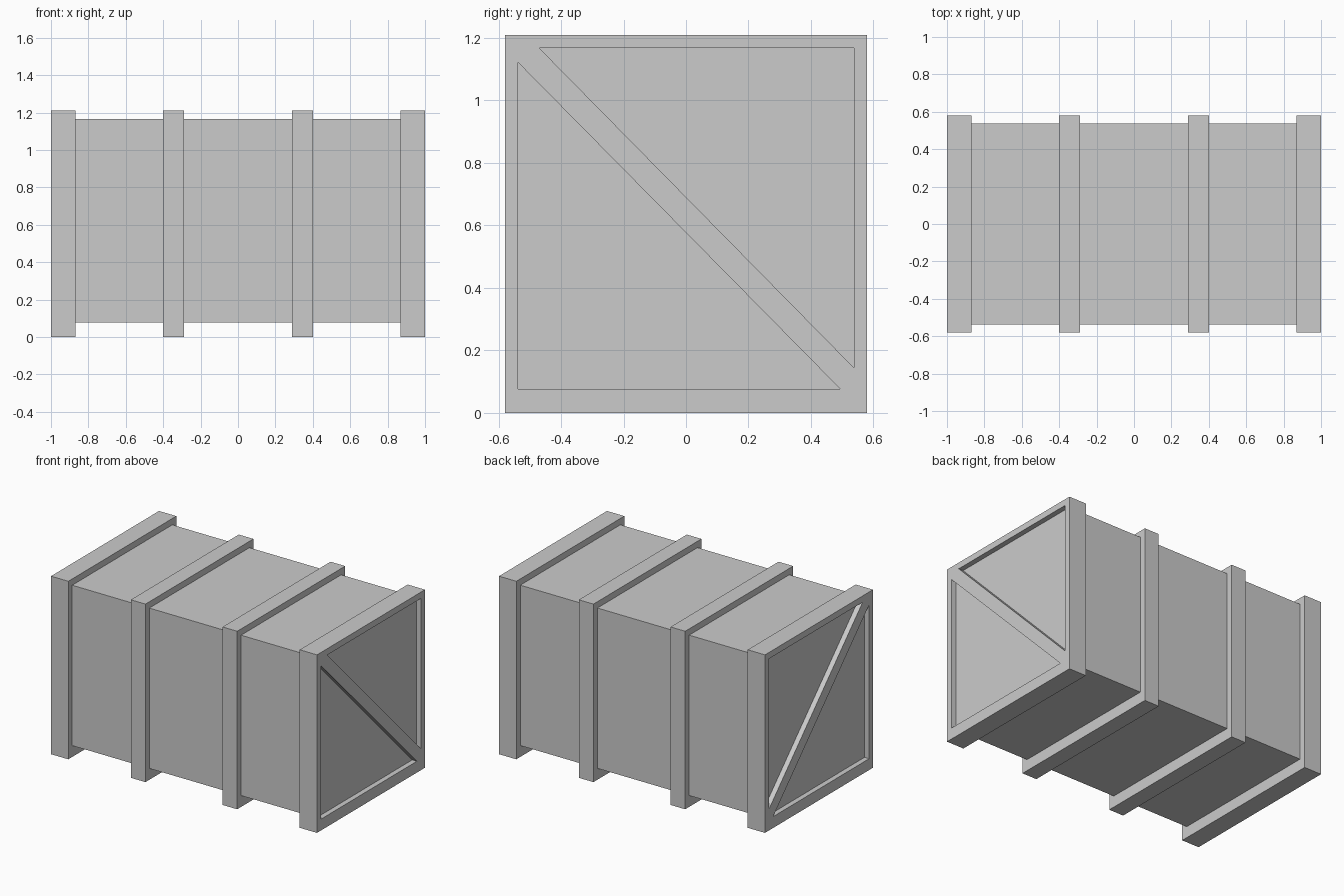
import bpy
import bmesh

if "Cube" in bpy.data.objects:
    bpy.data.objects.remove(bpy.data.objects["Cube"])

OUT_Y, OUT_H = 0.58, 1.21                            # outer size of the battens
Y0, Y1, Z0, Z1 = -0.538, 0.537, 0.077, 1.167         # box cross-section
RECESS = 0.035                                       # depth of the end panels


def rect(y0, y1, z0, z1):
    return [(y0, z0), (y1, z0), (y1, z1), (y0, z1)]


def extrude_x(name, faces, x0, x1, mirror=False):
    """Extrude flat (y, z) polygons along x, optionally mirrored to the other end."""
    bm = bmesh.new()
    cache = {}
    flat = []
    for poly in faces:
        vs = []
        for p in poly:
            if p not in cache:
                cache[p] = bm.verts.new((x0, *p))
            vs.append(cache[p])
        flat.append(bm.faces.new(vs))
    ext = bmesh.ops.extrude_face_region(bm, geom=flat, use_keep_orig=True)
    verts = [g for g in ext["geom"] if isinstance(g, bmesh.types.BMVert)]
    bmesh.ops.translate(bm, verts=verts, vec=(x1 - x0, 0, 0))
    bmesh.ops.recalc_face_normals(bm, faces=bm.faces)
    mesh = bpy.data.meshes.new(name)
    bm.to_mesh(mesh)
    bm.free()
    ob = bpy.data.objects.new(name, mesh)
    bpy.context.collection.objects.link(ob)
    if mirror:
        ob.modifiers.new("Mirror", 'MIRROR').use_clip = False
    return ob


# Square ring section shared by the end frames and the middle bands
outer = rect(-OUT_Y, OUT_Y, 0, OUT_H)
inner = rect(Y0, Y1, Z0, Z1)
ring = [[outer[i], outer[(i + 1) % 4], inner[(i + 1) % 4], inner[i]] for i in range(4)]

# Crate body, its ends set back inside the frames
extrude_x("crate_body", [inner], -1 + RECESS, 1 - RECESS)

# Middle bands and end frames
extrude_x("middle_band", ring, 0.29, 0.40, mirror=True)
extrude_x("end_frame", ring, 0.87, 1.0, mirror=True)

# Diagonal braces, flush with the end frames
brace = [(Y0, Z1), (Y0, 1.122), (0.493, Z0), (Y1, Z0), (Y1, 0.145), (-0.469, Z1)]
extrude_x("diagonal_brace", [brace], 1 - RECESS, 1.0, mirror=True)
